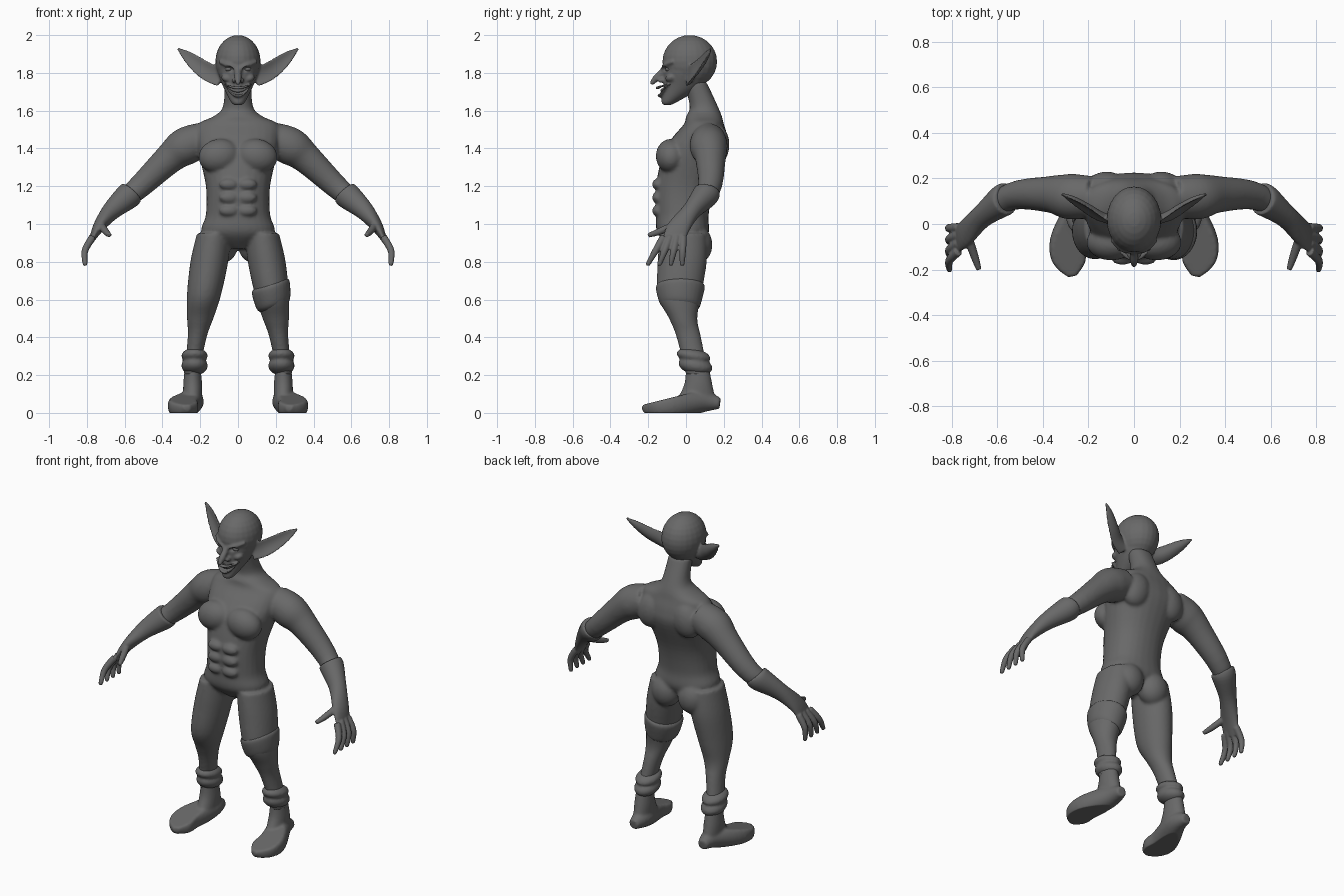
import bpy
import bmesh
import math
from mathutils import Vector, Matrix

default_cube = bpy.data.objects.get("Cube")
if default_cube:
    bpy.data.objects.remove(default_cube, do_unlink=True)

skin = bpy.data.materials.new("dark_grey")
skin.use_nodes = True
grey = (0.14, 0.14, 0.14, 1)
skin.diffuse_color = grey
skin.node_tree.nodes["Principled BSDF"].inputs["Base Color"].default_value = grey

X_AXIS, Y_AXIS, Z_AXIS = Matrix.Identity(3)
SIDES, STEPS = 28, 5


def spline(points):
    """Smooth Catmull-Rom interpolation of every value in a list of points."""
    rows = []
    last = len(points) - 1
    for i in range(last):
        before, start = points[max(i - 1, 0)], points[i]
        end, after = points[i + 1], points[min(i + 2, last)]
        for step in range(STEPS):
            t = step / STEPS
            rows.append([b + t / 2 * (c - a + t * (2*a - 5*b + 4*c - d + t * (3*(b - c) + d - a)))
                         for a, b, c, d in zip(before, start, end, after)])
    return rows + [list(points[-1])]


def tube(bm, points, ref=Y_AXIS, both=True, flat=False, bend=0, square=1):
    """Loft rings along a path; each point is x, y, z and one or two radii."""
    rows = spline(points)
    centres = [Vector(row[:3]) for row in rows]
    last = len(rows) - 1
    for side in (1, -1) if both else (1,):
        rings = []
        for i, row in enumerate(rows):
            along = centres[min(i + 1, last)] - centres[max(i - 1, 0)]
            along = Z_AXIS.copy() if flat else along.normalized()
            across = along.cross(ref).normalized()
            outward = across.cross(along)
            radius_a, radius_b = max(row[3], 0.002), max(row[-1], 0.002)
            ring = []
            for k in range(SIDES):
                angle = math.tau * k / SIDES
                c, s = math.cos(angle), math.sin(angle)
                c = math.copysign(abs(c) ** square, c)
                s = math.copysign(abs(s) ** square, s)
                co = centres[i] + across * radius_a * c
                co += outward * (radius_b * s + bend * radius_a * s * s)
                ring.append(bm.verts.new((co.x * side, co.y, co.z)))
            rings.append(ring)
        for low, high in zip(rings, rings[1:]):
            for k in range(SIDES):
                bm.faces.new((low[k - 1], low[k], high[k], high[k - 1]))
        bm.faces.new(rings[0])
        bm.faces.new(rings[-1])


def stack(bm, levels, base=0, slope=0, both=True, square=1):
    """Loft level outlines (z, half width, front y, back y) on a leaning axis."""
    tube(bm, [(base - slope * z, (front + back) / 2, z, width, (back - front) / 2)
              for z, width, front, back in levels], both=both, flat=True, square=square)


def blob(bm, centre, radii, both=True, tilt=0):
    for side in (1, -1) if both else (1,):
        place = Matrix.Translation((centre[0] * side, centre[1], centre[2]))
        place = place @ Matrix.Rotation(tilt * side, 4, 'Y') @ Matrix.Diagonal((*radii, 1))
        bmesh.ops.create_uvsphere(bm, u_segments=24, v_segments=14, radius=1, matrix=place)


def grin(bm, forward, lift, depth, height):
    """Upturned strip following the smile across the face."""
    points = []
    for u in (-1, -.5, 0, .5, 1):
        middle = 1 - u * u
        points.append((.07 * u, -.095 - .045 * middle - forward,
                       1.74 - (.04 - lift) * middle, depth, height * middle))
    tube(bm, points, ref=Z_AXIS, both=False)


def make(name, bm):
    bmesh.ops.recalc_face_normals(bm, faces=bm.faces)
    mesh = bpy.data.meshes.new(name)
    bm.to_mesh(mesh)
    bm.free()
    obj = bpy.data.objects.new(name, mesh)
    bpy.context.collection.objects.link(obj)
    return obj


def sculpt(name, bm, voxel, smooth=4, cutter=None):
    """Fuse overlapping forms into one smooth skin."""
    obj = make(name, bm)
    for cut in (None, cutter) if cutter else (None,):
        if cut:
            carve = obj.modifiers.new("carve", 'BOOLEAN')
            carve.operation, carve.object = 'DIFFERENCE', cut
        fuse = obj.modifiers.new("fuse", 'REMESH')
        fuse.mode, fuse.voxel_size = 'VOXEL', voxel
    soften = obj.modifiers.new("soften", 'SMOOTH')
    soften.factor, soften.iterations = 0.5, smooth
    bpy.context.view_layer.update()
    graph = bpy.context.evaluated_depsgraph_get()
    mesh = bpy.data.meshes.new_from_object(obj.evaluated_get(graph))
    obj.modifiers.clear()
    obj.data = mesh
    mesh.materials.clear()
    mesh.materials.append(skin)
    mesh.polygons.foreach_set("use_smooth", [True] * len(mesh.polygons))
    return obj


# Torso and neck
bm = bmesh.new()
stack(bm, [(.87, .05, -.07, .07), (.95, .19, -.15, .12), (1.05, .17, -.16, .12),
           (1.2, .17, -.16, .15), (1.38, .21, -.12, .22), (1.46, .22, -.07, .22),
           (1.53, .21, -.01, .2), (1.57, .13, 0, .19), (1.62, .08, .02, .17),
           (1.75, .07, -.01, .11)], both=False, square=.9)
# Chest, stomach, shoulder blade, seat and shoulder muscles
blob(bm, (.1, -.08, 1.36), (.11, .08, .09), tilt=.2)
for row in range(3):
    blob(bm, (.05, -.15, 1.07 + .07 * row), (.05, .03, .03))
blob(bm, (.12, .16, 1.42), (.09, .07, .11), tilt=-.3)
blob(bm, (.09, .06, .89), (.09, .08, .1))
blob(bm, (.26, .12, 1.42), (.1, .1, .09), tilt=.6)
# Arms
tube(bm, [(.18, .12, 1.45, .09), (.28, .12, 1.41, .1), (.37, .13, 1.34, .08),
          (.54, .12, 1.18, .06), (.69, .02, 1.06, .04)])
# Legs
LEAN = {"base": .28, "slope": .16}
stack(bm, [(.95, .09, -.14, .11), (.8, .1, -.15, .11), (.62, .09, -.15, .08),
           (.5, .07, -.09, .06), (.4, .05, -.05, .08), (.2, .04, 0, .12)], **LEAN)
sculpt("body", bm, .0095, 5)

# Knee wrap on the left leg only
bm = bmesh.new()
stack(bm, [(.55, .07, -.11, .07), (.58, .09, -.14, .08), (.67, .1, -.16, .1),
           (.69, .08, -.13, .08)], both=False, **LEAN)
for v in bm.verts:
    v.co.z += (v.co.x - .18) / 3
sculpt("left_knee_wrap", bm, .008)

# Rolled trouser cuffs
bm = bmesh.new()
blob(bm, (.23, .05, .25), (.07, .09, .05))
blob(bm, (.23, .04, .3), (.07, .09, .04))
for v in bm.verts:
    v.co.z += (.05 - v.co.y) * .15
sculpt("trouser_cuffs", bm, .008)

# Boots with flat soles
bm = bmesh.new()
tube(bm, [(.24, .18, .05, .03), (.24, .08, .06, .06, .08)[:4], (.29, -.08, .04, .08),
          (.28, -.17, .03, .07), (.27, -.23, .03, .02)], ref=Z_AXIS)
for v in bm.verts:
    v.co.z = min(v.co.z, .1 + v.co.y / 4)
stack(bm, [(.25, .04, 0, .12), (.15, .05, -.01, .14), (.05, .05, -.06, .16)], base=.24)
boots = sculpt("boots", bm, .008, 5)
for v in boots.data.vertices:
    v.co.z = max(v.co.z, 0)

# Gloves: flared sleeve and palm
bm = bmesh.new()
tube(bm, [(.56, .11, 1.17, .06, .07), (.58, .1, 1.15, .07, .07), (.67, .03, 1.07, .05, .05),
          (.74, -.04, .98, .03, .06), (.78, -.07, .9, .01, .06)])
# Fingers fan out from the knuckles
for i in range(4):
    knuckle = Vector((.77, .035 * i - .12, .93))
    tip = Vector((.81, .06 * i - .2, .79))
    middle = (knuckle + tip) / 2 + X_AXIS * .02
    tube(bm, [(*knuckle, .02), (*middle, .018), (*tip, .013)])
    blob(bm, tip, [.013] * 3)
# Thumb
tube(bm, [(.73, -.05, 1, .02), (.7, -.14, .96, .018), (.68, -.2, .94, .012)], ref=X_AXIS)
sculpt("gloves", bm, .0055)

# Mouth and eye socket cutter
bm = bmesh.new()
grin(bm, 0, 0, .03, .015)
blob(bm, (.05, -.12, 1.82), (.03, .02, .016), tilt=-.25)
cutter = make("face_cutter", bm)
cutter.hide_render = True

# Skull and tapering face
bm = bmesh.new()
blob(bm, (0, .02, 1.86), (.12, .145, .14), both=False)
stack(bm, [(1.63, .02, -.12, -.08), (1.65, .04, -.13, -.04), (1.73, .08, -.12, .09),
           (1.82, .11, -.12, .14), (1.9, .1, -.1, .12)], both=False)
# Brows, cheeks, lips and chin
tube(bm, [(.01, -.12, 1.82, .012), (.05, -.11, 1.84, .014), (.1, -.07, 1.86, .008)], ref=Z_AXIS)
blob(bm, (.06, -.08, 1.77), (.03, .03, .02), tilt=-.4)
grin(bm, .01, .02, .012, .01)
grin(bm, 0, -.02, .012, .01)
blob(bm, (0, -.11, 1.65), (.02, .02, .02), both=False)
# Hooked nose
tube(bm, [(0, -.11, 1.83, .014), (0, -.13, 1.8, .018), (0, -.16, 1.77, .018),
          (0, -.185, 1.74, .01)], ref=X_AXIS, both=False)
blob(bm, (.02, -.13, 1.76), (.014, .02, .013))
# Long cupped ears
tube(bm, [(.09, 0, 1.77, .045, .018), (.15, .02, 1.8, .05, .013), (.21, .06, 1.84, .045, .011),
          (.27, .1, 1.89, .03, .01), (.32, .13, 1.93, .006)[:4] + (.006,)], bend=.45)
sculpt("head", bm, .0055, 3, cutter)
bpy.data.objects.remove(cutter, do_unlink=True)

# Eyes and teeth
bm = bmesh.new()
blob(bm, (.05, -.09, 1.82), (.02, .02, .014))
sculpt("eyes", bm, .004, 1)
bm = bmesh.new()
grin(bm, -.012, .006, .008, .01)
sculpt("teeth", bm, .004, 1)
